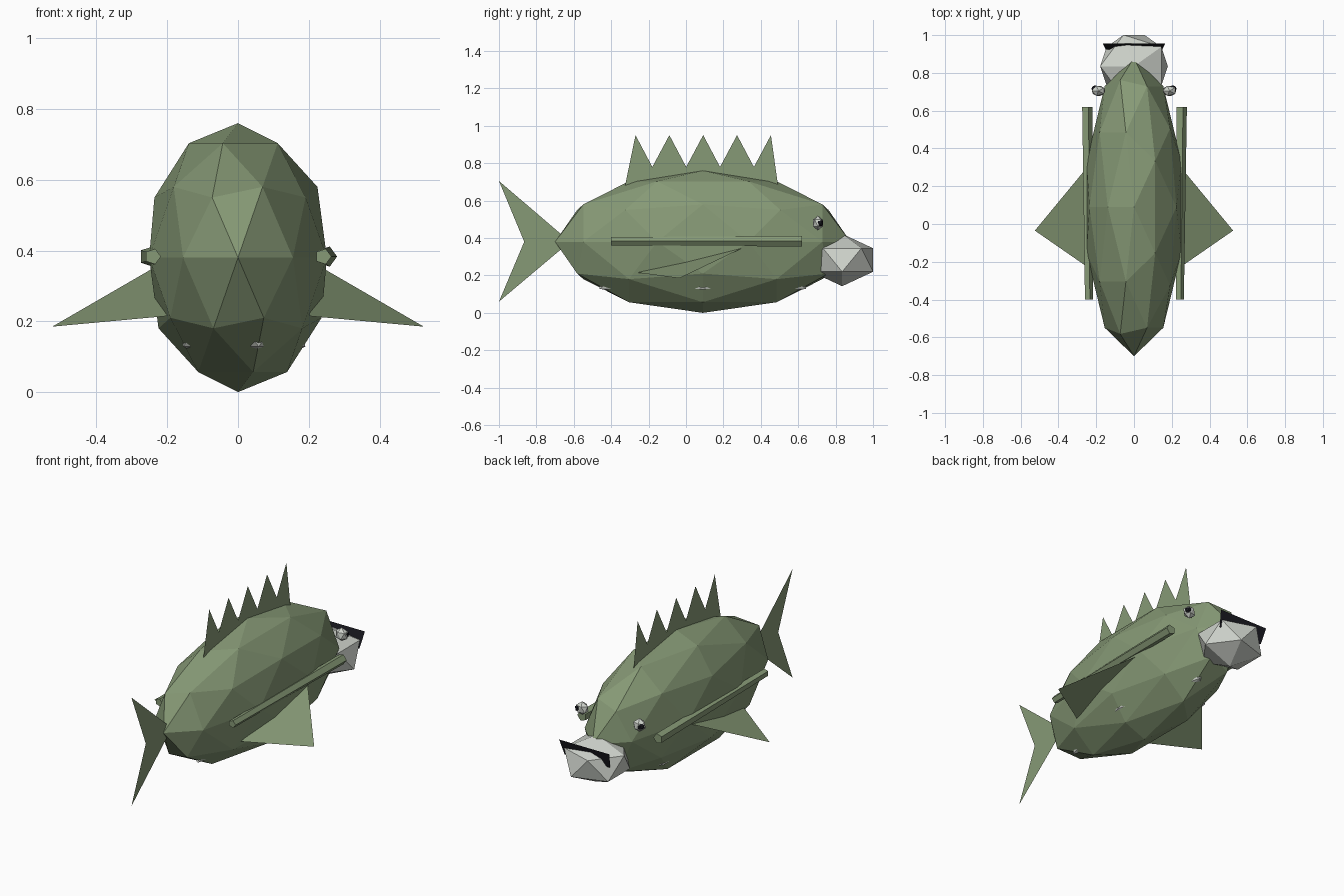
import bpy
from math import pi
from mathutils import Vector

if "Cube" in bpy.data.objects:
    bpy.data.objects.remove(bpy.data.objects["Cube"])


def material(name, rgb):
    m = bpy.data.materials.new(name)
    m.diffuse_color = (*rgb, 1)
    m.use_nodes = True
    m.node_tree.nodes["Principled BSDF"].inputs["Base Color"].default_value = m.diffuse_color
    return m


GREEN = material("green", (0.24, 0.32, 0.18))
PALE = material("pale", (0.62, 0.65, 0.60))
BLACK = material("black", (0.01, 0.01, 0.015))


def ball(name, loc, radii, mat, level=1):
    bpy.ops.mesh.primitive_ico_sphere_add(subdivisions=level, radius=1, location=loc, rotation=(0, 0, pi))
    ob = bpy.context.object
    ob.name = name
    ob.scale = radii
    ob.data.materials.append(mat)
    return ob


def sheet(name, points, mat):
    me = bpy.data.meshes.new(name)
    me.from_pydata(points, [], [range(len(points))])
    me.materials.append(mat)
    ob = bpy.data.objects.new(name, me)
    bpy.context.collection.objects.link(ob)
    return ob


# Faceted body, belly and jaw
ball("body", (0, 0.09, 0.38), (0.264, 0.79, 0.38), GREEN, 2)
ball("belly", (0, 0.09, 0.20), (0.213, 0.65, 0.16), PALE)
ball("jaw", (0, 0.835, 0.2825), (0.20, 0.195, 0.14), PALE)

# Mouth plate sunk into the jaw
sheet("mouth", [(-0.165, 0.955, 0.395), (0.165, 0.955, 0.395),
                (0.15, 0.925, 0.30), (-0.15, 0.925, 0.30)], BLACK)

# Spiny dorsal fin, one triangular spike after another
fin = [(0, -0.33, 0.66)]
for i in range(5):
    y = -0.27 + 0.181 * i
    fin.append((0, y, 0.95))
    if i < 4:
        fin.append((0, y + 0.09, 0.78))
fin.append((0, 0.495, 0.66))
sheet("dorsal_fin", fin, GREEN)

# Forked tail
sheet("tail_fin", [(0, -0.62, 0.38), (0, -1, 0.705), (0, -0.865, 0.38), (0, -1, 0.06)], GREEN)

# Paired parts
for side, s in (("right", 1), ("left", -1)):
    sheet(side + "_side_fin", [(s * 0.24, 0.31, 0.35), (s * 0.20, -0.26, 0.215),
                               (s * 0.525, -0.035, 0.185)], GREEN)
    ball(side + "_eye", (s * 0.188, 0.705, 0.48), (0.04, 0.031, 0.04), PALE)
    ball(side + "_pupil", (s * 0.205, 0.716, 0.48), (0.022, 0.02, 0.022), BLACK)
    # Tapered five-sided stripe along the flank
    a, b = Vector((s * 0.241, -0.40, 0.383)), Vector((s * 0.25, 0.62, 0.383))
    bpy.ops.mesh.primitive_cone_add(vertices=5, radius1=0.023, radius2=0.03, depth=(b - a).length,
                                    location=(a + b) / 2)
    stripe = bpy.context.object
    stripe.name = side + "_stripe"
    stripe.rotation_euler = (b - a).to_track_quat('Z', 'X').to_euler()
    stripe.data.materials.append(GREEN)
